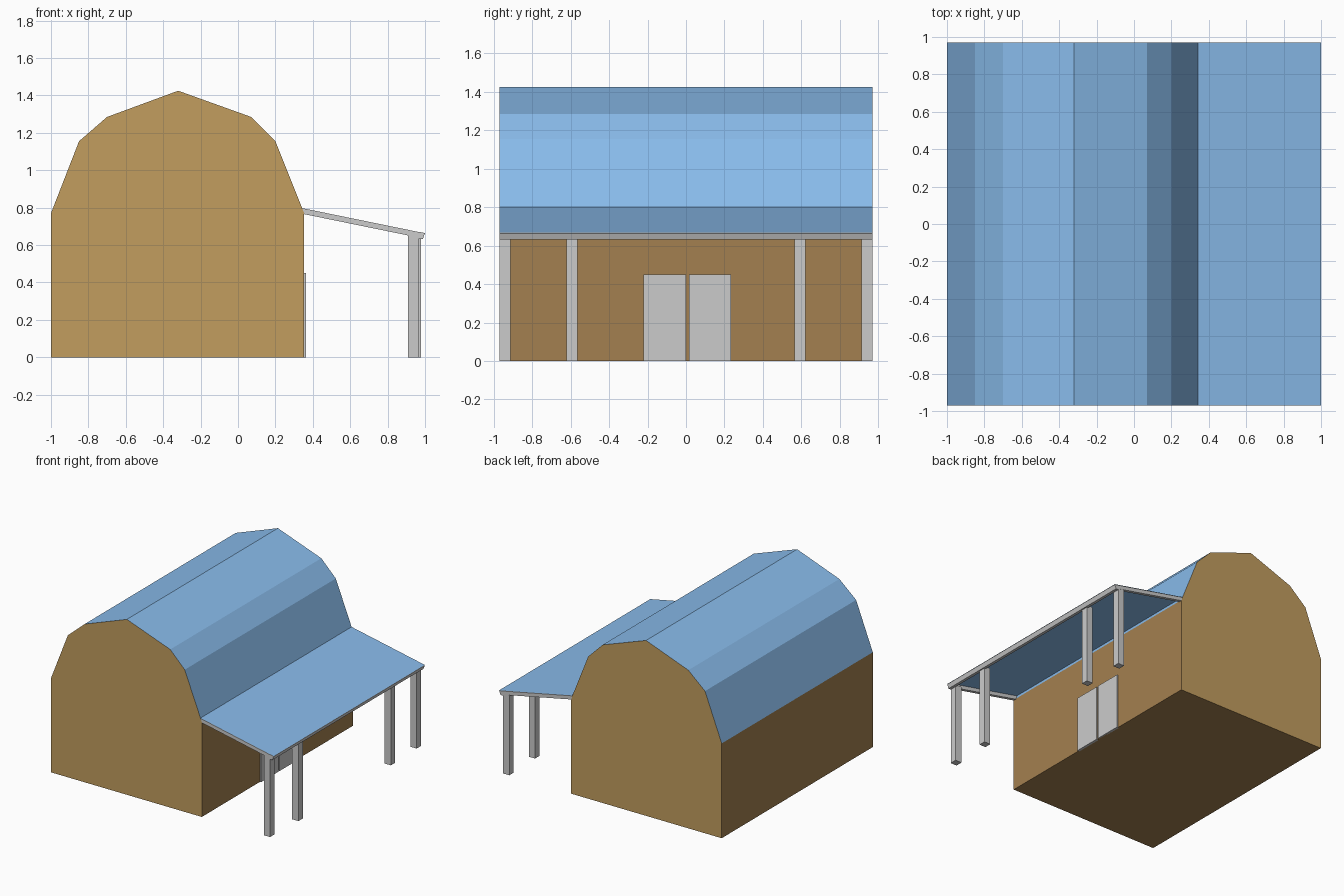
import bpy

if "Cube" in bpy.data.objects:
    bpy.data.objects.remove(bpy.data.objects["Cube"])

L = 0.97  # half length of the building


def material(name, rgb):
    m = bpy.data.materials.new(name)
    m.diffuse_color = (*rgb, 1)
    m.use_nodes = True
    m.node_tree.nodes["Principled BSDF"].inputs["Base Color"].default_value = m.diffuse_color
    return m


GABLE = material("gable_brown", (0.54, 0.337, 0.114))
WALL = material("wall_brown", (0.37, 0.216, 0.08))
BLUE = material("roof_blue", (0.25, 0.50, 0.83))


def make(name, verts, faces, mats=()):
    mesh = bpy.data.meshes.new(name)
    mesh.from_pydata(verts, [], faces)
    for m in mats:
        mesh.materials.append(m)
    ob = bpy.data.objects.new(name, mesh)
    bpy.context.collection.objects.link(ob)
    return ob


def extrude(name, profile, y0, y1, mats=(), capped=True, skip=()):
    """Extrude an anticlockwise xz profile along y; caps come first."""
    n = len(profile)
    verts = [(x, y, z) for y in (y0, y1) for x, z in profile]
    faces = []
    if capped:
        faces += [tuple(range(n)), tuple(range(2 * n - 1, n - 1, -1))]
    for i in range(n if capped else n - 1):
        if i not in skip:
            j = (i + 1) % n
            faces.append((i, i + n, j + n, j))
    return make(name, verts, faces, mats)


def box(name, x0, x1, y0, y1, z0, z1):
    return extrude(name, [(x0, z0), (x1, z0), (x1, z1), (x0, z1)], y0, y1)


# Barn shell: gables, side walls and floor, open where the roof sits
roof_line = [(0.354, 0.77), (0.20, 1.155), (0.07, 1.285), (-0.32, 1.425),
             (-0.70, 1.285), (-0.85, 1.155), (-1.0, 0.77)]
barn = extrude("barn_walls", [(-1.0, 0), (0.354, 0)] + roof_line, -L, L,
               [GABLE, WALL], skip=range(2, 8))
for p in barn.data.polygons[2:]:
    p.material_index = 1

# Faceted barn roof
extrude("barn_roof", roof_line, -L, L, [BLUE], capped=False)

# Sloping porch roof sheet
extrude("porch_roof", [(1.0, 0.667), (0.342, 0.80)], -L, L, [BLUE], capped=False)

# Porch edge beams: two sloping ends and the outer eave
for side, y0, y1 in (("front", -L, -L + 0.025), ("back", L - 0.025, L)):
    extrude(f"porch_{side}_beam",
            [(0.35, 0.766), (0.965, 0.64), (0.97, 0.669), (0.345, 0.797)], y0, y1)
extrude("porch_eave_beam",
        [(0.965, 0.632), (0.988, 0.632), (1.0, 0.664), (0.965, 0.671)], -L, L)

# Porch posts, mirrored front to back
for s, side in ((-1, "front"), (1, "back")):
    for label, x, y in (("corner", 0.938, 0.941), ("inner", 0.950, 0.593)):
        box(f"{side}_{label}_post", x - 0.028, x + 0.028,
            s * y - 0.028, s * y + 0.028, 0, 0.65)

# Pair of doors under the porch
for name, y0, y1 in (("left_door", -0.222, 0.0), ("right_door", 0.016, 0.235)):
    box(name, 0.345, 0.364, y0, y1, 0, 0.45)
